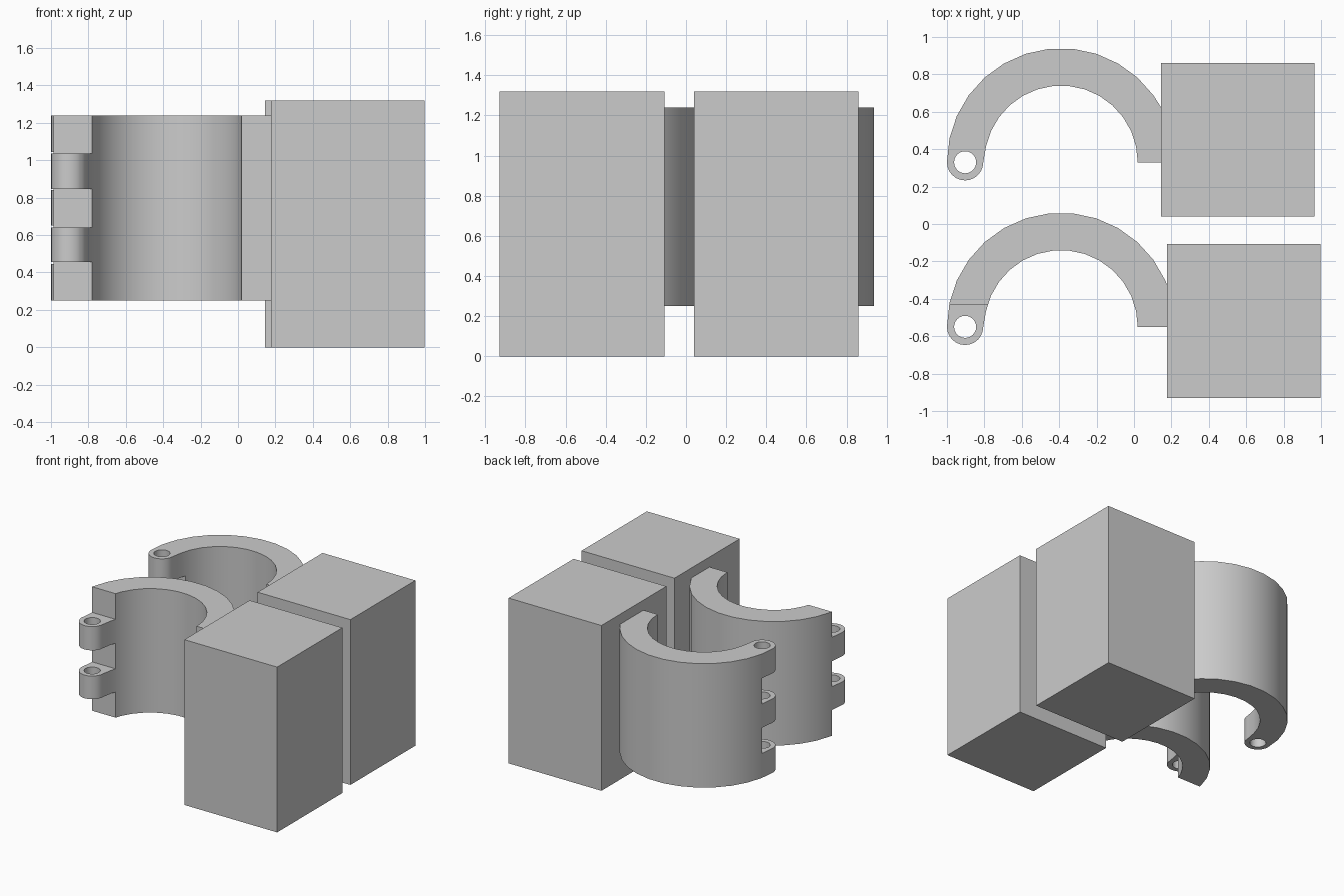
import bpy, bmesh
from math import sin, cos, pi, acos

if "Cube" in bpy.data.objects:
    bpy.data.objects.remove(bpy.data.objects["Cube"])

grey = bpy.data.materials.new("plain grey")
grey.diffuse_color = (0.6, 0.6, 0.6, 1)
grey.use_nodes = True
grey.node_tree.nodes["Principled BSDF"].inputs["Base Color"].default_value = grey.diffuse_color

CX, R_OUT, R_IN = -0.39, 0.61, 0.41      # clamp ring
EYE_X, EYE_R, HOLE_R = -0.903, 0.097, 0.059  # hinge eye
Z0, Z1 = 0.25, 1.24
STEPS = 15


def arc(cx, cy, r, a0, a1, n):
    return [(cx + r * cos(a0 + (a1 - a0) * i / n),
             cy + r * sin(a0 + (a1 - a0) * i / n)) for i in range(n + 1)]


def prism(name, loops, z0, z1):
    """Extrude an outline (with optional holes) between two heights."""
    bm = bmesh.new()
    for pts in loops:
        vs = [bm.verts.new((x, y, z0)) for x, y in pts]
        for i, v in enumerate(vs):
            bm.edges.new((v, vs[(i + 1) % len(vs)]))
    bmesh.ops.triangle_fill(bm, use_beauty=True, use_dissolve=False,
                            edges=bm.edges[:], normal=(0, 0, 1))
    top = bmesh.ops.extrude_face_region(bm, geom=bm.faces[:])["geom"]
    bmesh.ops.translate(bm, vec=(0, 0, z1 - z0),
                        verts=[g for g in top if isinstance(g, bmesh.types.BMVert)])
    bmesh.ops.recalc_face_normals(bm, faces=bm.faces[:])
    me = bpy.data.meshes.new(name)
    bm.to_mesh(me)
    bm.free()
    me.materials.append(grey)
    ob = bpy.data.objects.new(name, me)
    bpy.context.collection.objects.link(ob)
    return ob


def box(name, x0, x1, y0, y1, z0, z1):
    return prism(name, [[(x0, y0), (x1, y0), (x1, y1), (x0, y1)]], z0, z1)


def clamp_half(side, cy, block_x, block_y0, block_y1, slots):
    # solid mounting block
    box(side + "_block", block_x, block_x + 0.82, block_y0, block_y1, 0, 1.32)

    # half ring that ends in a hinge eye and runs into the block
    a0 = acos((block_x - CX) / R_OUT)
    first = int(a0 / (pi / STEPS)) + 1
    outer = [(block_x, cy + R_OUT * sin(a0))]
    outer += arc(CX, cy, R_OUT, 0, pi, STEPS)[first:-1]
    eye = arc(EYE_X, cy, EYE_R, pi, 2 * pi, 12)
    inner = arc(CX, cy, R_IN, pi, 0, STEPS)[1:]
    hole = arc(EYE_X, cy, HOLE_R, 0, 2 * pi, 24)[:-1]
    ring = prism(side + "_clamp_ring", [outer + eye + inner + [(block_x, cy)], hole], Z0, Z1)

    # cut the slots between the hinge knuckles
    bpy.context.view_layer.objects.active = ring
    for z0, z1 in slots:
        cutter = box("slot_cutter", -1.1, -0.7, cy - 0.2, cy + 0.12, z0, z1)
        cutter.hide_render = True
        mod = ring.modifiers.new("slot", 'BOOLEAN')
        mod.operation, mod.solver, mod.object = 'DIFFERENCE', 'EXACT', cutter
        bpy.ops.object.modifier_apply(modifier=mod.name)
        bpy.data.objects.remove(cutter)

    # smooth the curved walls
    bpy.ops.object.select_all(action='DESELECT')
    ring.select_set(True)
    bpy.ops.object.shade_smooth_by_angle(angle=pi / 6)


# rear half has three knuckles, front half has the two that mesh between them
clamp_half("rear", 0.33, 0.145, 0.04, 0.86, [(0.445, 0.65), (0.84, 1.045)])
clamp_half("front", -0.55, 0.177, -0.93, -0.107,
           [(0.2, 0.455), (0.64, 0.845), (1.035, 1.3)])
